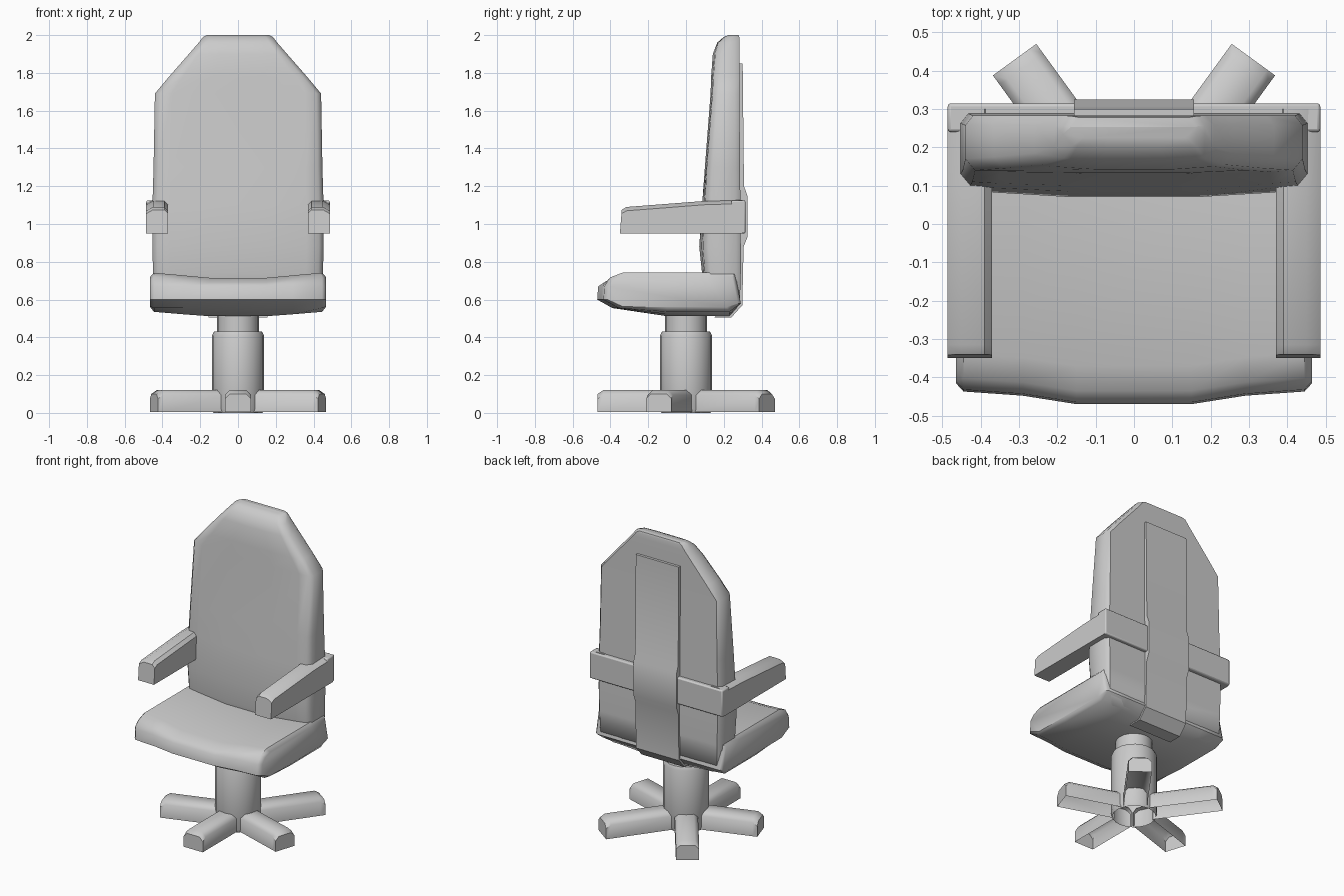
import bpy, bmesh, math
from mathutils import Matrix

if "Cube" in bpy.data.objects:
    bpy.data.objects.remove(bpy.data.objects["Cube"])


def loft(name, rings, closed=True, cap_start=True, bevel=0.0, angle=40, mirror=False):
    """Skin a list of equal-length rings into one object."""
    bm = bmesh.new()
    vs = [[bm.verts.new(p) for p in r] for r in rings]
    n = len(rings[0])
    for a, b in zip(vs, vs[1:]):
        for i in range(n if closed else n - 1):
            j = (i + 1) % n
            bm.faces.new((a[i], a[j], b[j], b[i]))
    if cap_start:
        bm.faces.new(vs[0][::-1])
    bm.faces.new(vs[-1])
    bmesh.ops.recalc_face_normals(bm, faces=bm.faces)
    me = bpy.data.meshes.new(name)
    bm.to_mesh(me)
    bm.free()
    ob = bpy.data.objects.new(name, me)
    bpy.context.collection.objects.link(ob)
    bpy.context.view_layer.objects.active = ob
    bpy.ops.object.select_all(action='DESELECT')
    ob.select_set(True)
    bpy.ops.object.shade_smooth_by_angle(angle=math.radians(angle))
    if mirror:
        ob.modifiers.new("mirror", 'MIRROR').use_mirror_merge = False
    if bevel:
        m = ob.modifiers.new("bevel", 'BEVEL')
        m.width, m.segments, m.limit_method = bevel, 2, 'ANGLE'
        m.angle_limit = math.radians(40)
    return ob


# Five hollow channel legs, the rear pair slightly longer
def section(r, top):
    return [(r, -.07, .005), (r, -.07, top - .025), (r, -.045, top),
            (r, .045, top), (r, .07, top - .025), (r, .07, .005)]


for k, deg in enumerate((270, 342, 54, 126, 198)):
    length = .53 if deg in (54, 126) else .468
    leg = loft(f"base_leg_{k + 1}",
               [section(.1, .12), section(length - .03, .12), section(length, .10)],
               closed=False, cap_start=False, angle=50)
    leg.data.transform(Matrix.Rotation(math.radians(deg), 4, 'Z'))

# Column: wide lower sleeve stepping to a thinner post
loft("column", [[(r * math.cos(t * math.pi / 10), r * math.sin(t * math.pi / 10), z)
                 for t in range(20)]
                for r, z in ((.13, 0), (.138, .02), (.138, .41), (.128, .43), (.11, .43), (.11, .53))],
     cap_start=False)


# Seat cushion: side profiles lofted across the width
def seat_ring(x, front, top, bottom, inset=0):
    i = inset
    yz = [(front + i, .60), (front + .005 + i, .67), (front + .035 + i, top - .025 - i / 2),
          (front + .10, top - i), (.10, top - i), (.26 - i, top - i), (.29 - i, .58),
          (.23 - i, bottom + i), (-.10, bottom + i), (front + .08 + i, .555 + i / 2)]
    return [(x, y, z) for y, z in yz]


half = [(.465, -.43, .735, .545, .015), (.445, -.437, .742, .535, 0),
        (.29, -.448, .728, .522, 0), (.15, -.47, .715, .512, 0)]
loft("seat", [seat_ring(-x, *r) for x, *r in half] +
     [seat_ring(x, *r) for x, *r in reversed(half)], angle=50)

# Backrest: plan sections lofted upward (z, half width, front centre, front edge, rear)
levels = [(.53, .38, .15, .16, .24), (.58, .445, .10, .12, .285), (.74, .45, .085, .10, .29),
          (.88, .453, .07, .09, .29), (1.1, .453, .085, .10, .288), (1.3, .447, .10, .11, .286),
          (1.69, .44, .13, .14, .283), (1.78, .365, .133, .145, .283), (1.90, .26, .142, .155, .283),
          (1.96, .208, .165, .172, .283), (1.99, .185, .20, .205, .282), (2.0, .165, .225, .225, .278)]
rings = []
for z, w, fc, fe, b in levels:
    right = [(w * .36, fc), (w * .8, fe * .6 + fc * .4), (w - .025, fe), (w, fe + .03),
             (w, b - .025), (w - .02, b)]
    rings.append([(x, y, z) for x, y in right] + [(-x, y, z) for x, y in reversed(right)])
loft("backrest", rings, angle=50)

# Rear spine strip, thicker where the arm band passes
spine = [(.505, .24), (.57, .298), (.88, .305), (.93, .325), (1.15, .325), (1.2, .307), (1.85, .30)]
loft("rear_spine", [[(-.157, y, z), (.157, y, z), (.157, .15 if z < .55 else .22, z),
                     (-.157, .15 if z < .55 else .22, z)] for z, y in spine], angle=30)

# Band around the back that carries the arms
loft("arm_band", [[(x, .24, .95), (x, .315, .95), (x, .315, 1.125), (x, .24, 1.125)]
                  for x in (-.486, .486)], bevel=.008)


# Armrests, tapering toward the front
def arm_ring(y, bottom, top, lean=0):
    xz = [(.37, bottom), (.37, top - .02), (.39, top), (.45, top),
          (.486, top - .02), (.486, bottom)]
    return [(x, y + lean * (z - bottom), z) for x, z in xz]


loft("armrest", [arm_ring(-.35, .95, 1.075, .08), arm_ring(-.315, .95, 1.09),
                 arm_ring(.10, .95, 1.122), arm_ring(.30, .95, 1.128)],
     angle=35, mirror=True)
